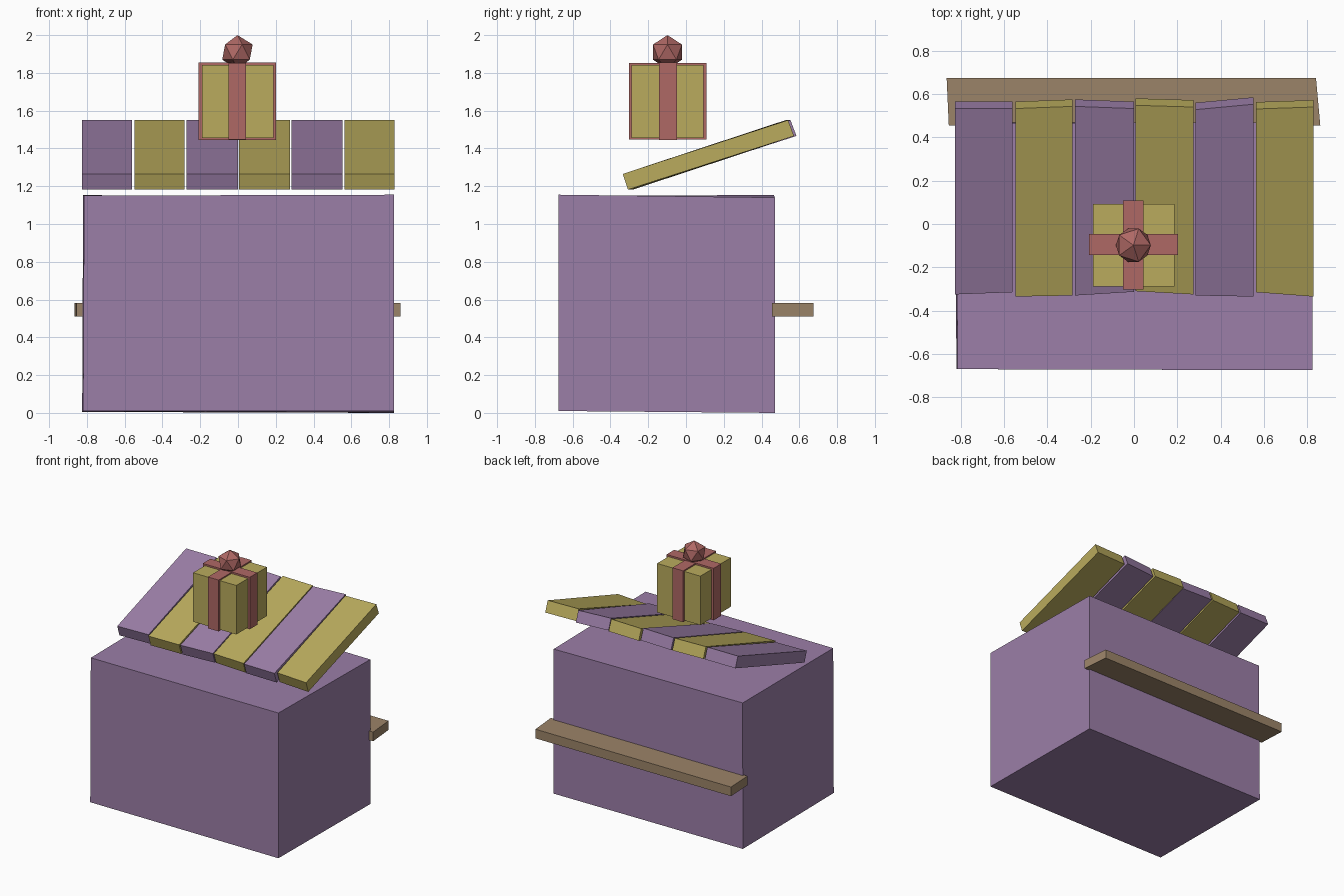
import bpy, bmesh
from mathutils import Vector

if "Cube" in bpy.data.objects:
    bpy.data.objects.remove(bpy.data.objects["Cube"])


def material(name, rgb):
    m = bpy.data.materials.new(name)
    m.diffuse_color = (*rgb, 1)
    m.use_nodes = True
    m.node_tree.nodes["Principled BSDF"].inputs["Base Color"].default_value = m.diffuse_color
    return m


PURPLE = material("purple", (0.33, 0.21, 0.39))
YELLOW = material("yellow", (0.49, 0.41, 0.11))
RED = material("red", (0.43, 0.14, 0.13))
WOOD = material("wood", (0.33, 0.23, 0.14))


def finish(name, bm, mat):
    bmesh.ops.recalc_face_normals(bm, faces=bm.faces)
    me = bpy.data.meshes.new(name)
    bm.to_mesh(me)
    bm.free()
    me.materials.append(mat)
    ob = bpy.data.objects.new(name, me)
    bpy.context.collection.objects.link(ob)
    return ob


def hexa(name, a, b, mat):
    """Solid joining two quads, each listed in the same order."""
    bm = bmesh.new()
    va, vb = ([bm.verts.new(p) for p in q] for q in (a, b))
    bm.faces.new(va)
    bm.faces.new(vb)
    for i in range(4):
        j = (i + 1) % 4
        bm.faces.new((va[i], va[j], vb[j], vb[i]))
    return finish(name, bm, mat)


def box(name, x, y, z, mat):
    quads = [[(x[0], y[0], h), (x[1], y[0], h), (x[1], y[1], h), (x[0], y[1], h)] for h in z]
    return hexa(name, *quads, mat)


# stall body, slightly crooked
hexa("stall_body",
     [(-0.82, -0.67, 0.01), (0.825, -0.675, 0.01), (0.825, 0.47, 0.0), (-0.825, 0.47, 0.005)],
     [(-0.815, -0.67, 1.15), (0.825, -0.675, 1.155), (0.825, 0.47, 1.14), (-0.82, 0.465, 1.153)],
     PURPLE)

# back shelf
shelf = [(-0.855, 0.455), (0.86, 0.455), (0.84, 0.675), (-0.865, 0.675)]
hexa("back_shelf", [(x, y, 0.51) for x, y in shelf], [(x, y, 0.582) for x, y in shelf], WOOD)

# sloping awning slats: x range, then front y and back y nudges at left and right
slats = [
    (-0.826, -0.56, (0.01, 0.02), (-0.01, -0.01)),
    (-0.547, -0.283, (0.0, 0.005), (-0.01, 0.0)),
    (-0.272, -0.001, (0.005, 0.022), (0.0, -0.01)),
    (0.006, 0.274, (0.025, 0.01), (0.005, -0.003)),
    (0.284, 0.552, (0.005, 0.0), (-0.015, 0.01)),
    (0.564, 0.828, (0.02, 0.0), (-0.012, -0.003)),
]
for i, (x0, x1, front, back) in enumerate(slats):
    ends = []
    for x, f, b in zip((x0, x1), front, back):
        ends.append([(x, -0.335 + f, 1.265), (x, -0.307 + f, 1.182),
                     (x, 0.575 + b, 1.466), (x, 0.543 + b, 1.55)])
    hexa(f"awning_slat_{i + 1}", *ends, (PURPLE, YELLOW)[i % 2])

# gift box with crossed ribbons
box("gift_box", (-0.19, 0.187), (-0.288, 0.093), (1.456, 1.842), YELLOW)
box("ribbon_front_to_back", (-0.05, 0.043), (-0.303, 0.108), (1.447, 1.852), RED)
box("ribbon_side_to_side", (-0.208, 0.202), (-0.142, -0.047), (1.445, 1.855), RED)

# faceted bow
bm = bmesh.new()
bmesh.ops.create_icosphere(bm, subdivisions=1, radius=0.09)
bmesh.ops.translate(bm, verts=bm.verts, vec=Vector((-0.003, -0.098, 1.91)))
finish("gift_bow", bm, RED)
